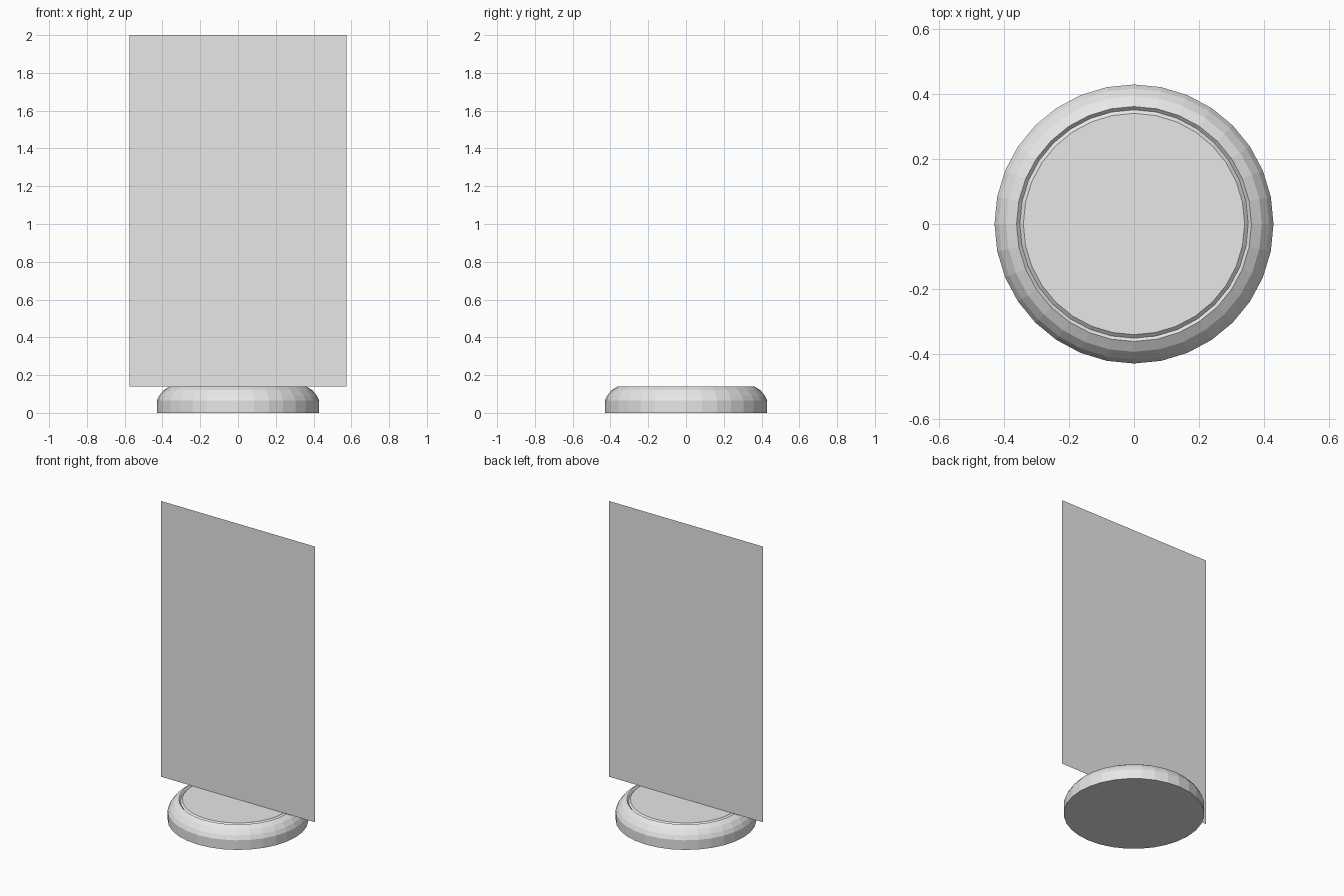
import bpy
import bmesh
from math import pi
from mathutils import Matrix, Vector

cube = bpy.data.objects.get("Cube")
if cube:
    bpy.data.objects.remove(cube)

SIDES = 32
BASE_TOP = 0.14

grey = bpy.data.materials.new("light grey")
grey.use_nodes = True
colour = (0.8, 0.8, 0.8, 1)
grey.diffuse_color = colour
grey.node_tree.nodes["Principled BSDF"].inputs["Base Color"].default_value = colour


def finish(name, bm):
    mesh = bpy.data.meshes.new(name)
    bm.to_mesh(mesh)
    bm.free()
    mesh.materials.append(grey)
    obj = bpy.data.objects.new(name, mesh)
    bpy.context.collection.objects.link(obj)
    return obj


# Round base: lathed profile with a rounded shoulder and a V groove on top
profile = [(0, 0), (0.43, 0), (0.43, 0.065), (0.417, 0.092), (0.394, 0.12),
           (0.362, BASE_TOP), (0.352, 0.13), (0.341, BASE_TOP), (0, BASE_TOP)]
bm = bmesh.new()
verts = [bm.verts.new((r, 0, z)) for r, z in profile]
edges = [bm.edges.new(pair) for pair in zip(verts, verts[1:])]
bmesh.ops.spin(bm, geom=verts + edges, cent=(0, 0, 0), axis=(0, 0, 1),
               angle=2 * pi, steps=SIDES, use_merge=True)
bmesh.ops.remove_doubles(bm, verts=bm.verts, dist=0.0001)
bmesh.ops.recalc_face_normals(bm, faces=bm.faces)
finish("round_base", bm)

# Upright panel: a single thin sheet standing on the base, facing front
bm = bmesh.new()
width, height = 1.15, 2 - BASE_TOP
place = (Matrix.Translation(Vector((0, 0, BASE_TOP + height / 2)))
         @ Matrix.Rotation(pi / 2, 4, 'X')
         @ Matrix.Diagonal((width, height, 1, 1)))
bmesh.ops.create_grid(bm, x_segments=1, y_segments=1, size=0.5, matrix=place)
finish("upright_panel", bm)
